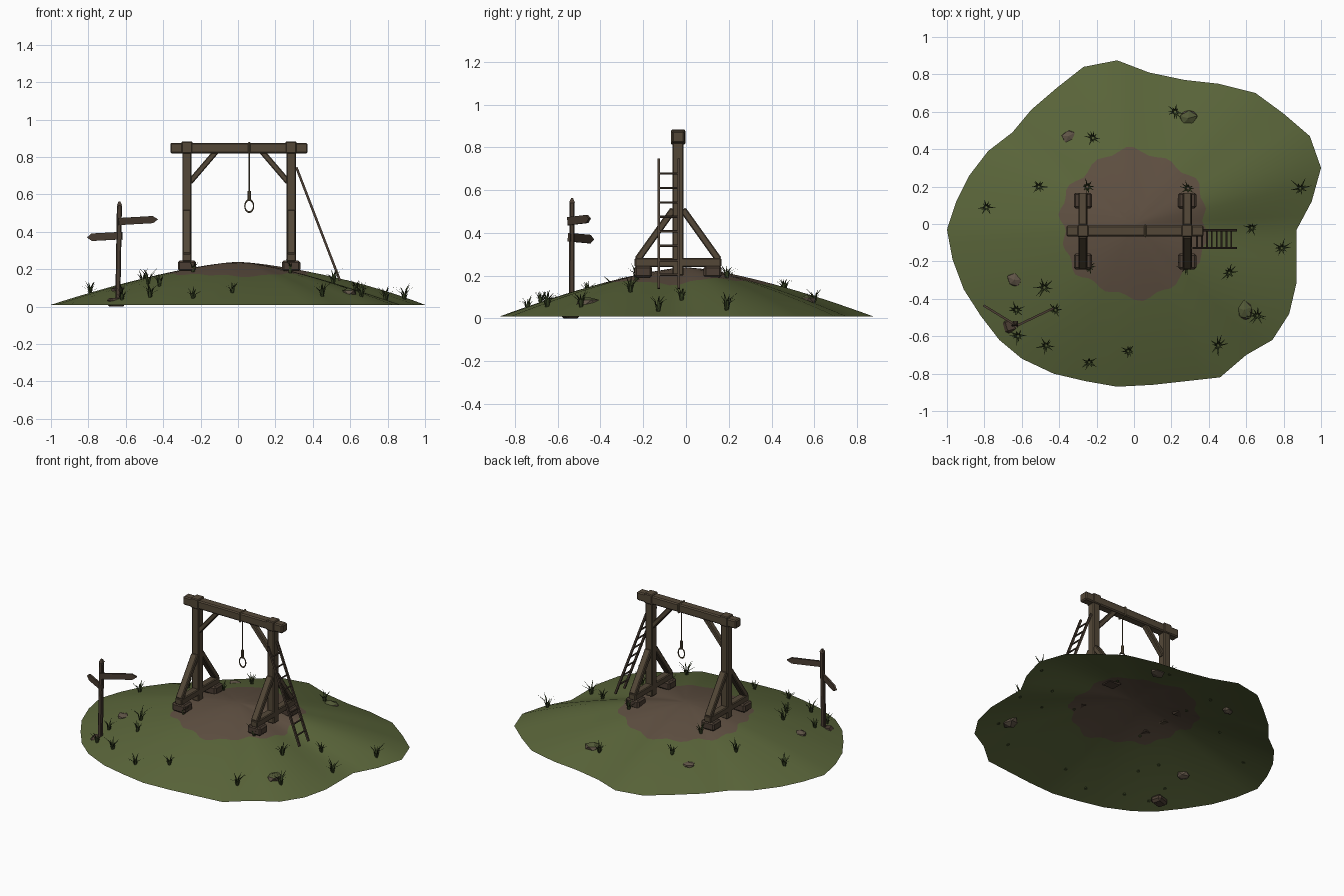
import bpy, bmesh, math, random
from mathutils import Vector, Matrix

if "Cube" in bpy.data.objects:
    bpy.data.objects.remove(bpy.data.objects["Cube"])
random.seed(4)

def material(name, rgb):
    m = bpy.data.materials.new(name)
    m.diffuse_color = (*rgb, 1)
    m.use_nodes = True
    m.node_tree.nodes["Principled BSDF"].inputs["Base Color"].default_value = m.diffuse_color
    return m

GRASS = material("grass", (0.102, 0.130, 0.042))
DIRT = material("dirt", (0.115, 0.080, 0.054))
WOOD = material("wood", (0.088, 0.064, 0.039))
DARK = material("dark_wood", (0.070, 0.048, 0.033))
ROPE = material("rope", (0.12, 0.09, 0.05))
STONE = material("stone", (0.115, 0.088, 0.062))
MOSS = material("moss", (0.085, 0.100, 0.038))
BLADE = material("grass_blade", (0.040, 0.058, 0.018))

def finish(name, bm, mats, bevel=0.0, smooth=False):
    me = bpy.data.meshes.new(name)
    bm.to_mesh(me)
    bm.free()
    ob = bpy.data.objects.new(name, me)
    bpy.context.collection.objects.link(ob)
    for m in mats:
        me.materials.append(m)
    if smooth:
        me.shade_smooth()
    if bevel:
        mod = ob.modifiers.new("bevel", 'BEVEL')
        mod.width, mod.segments = bevel, 1
    return ob

def frame(a, b, hint):
    z = (b - a).normalized()
    x = (hint - z * hint.dot(z)).normalized()
    m = Matrix((x, z.cross(x), z)).transposed().to_4x4()
    m.translation = (a + b) / 2
    return m

def beam(name, a, b, w, d, mat, hint=(1, 0, 0), bevel=0.005):
    """Timber from a to b; w is its width along hint, d its depth."""
    a, b = Vector(a), Vector(b)
    bm = bmesh.new()
    bmesh.ops.create_cube(bm, size=1, matrix=frame(a, b, Vector(hint))
                          @ Matrix.Diagonal((w, d, (b - a).length, 1)))
    return finish(name, bm, [mat], bevel)

def rod(name, a, b, r, mat, sides=6):
    a, b = Vector(a), Vector(b)
    bm = bmesh.new()
    bmesh.ops.create_cone(bm, cap_ends=True, segments=sides, radius1=r, radius2=r,
                          depth=(b - a).length, matrix=frame(a, b, Vector((0.1, 1, 0.2))))
    return finish(name, bm, [mat])

# Mound outline and height
OUT = [(1, .3), (.94, .47), (.8, .59), (.65, .7), (.45, .75), (.27, .77), (.08, .81),
       (-.09, .875), (-.27, .84), (-.41, .73), (-.55, .61), (-.65, .49), (-.78, .39),
       (-.88, .26), (-.95, .12), (-1, -.03), (-.97, -.19), (-.91, -.35), (-.82, -.49),
       (-.72, -.62), (-.6, -.72), (-.43, -.8), (-.26, -.84), (-.09, -.87), (.1, -.86),
       (.28, -.84), (.46, -.82), (.6, -.7), (.74, -.62), (.83, -.48), (.87, -.31),
       (.87, -.17), (.87, -.03), (.95, .12)]
OUT = [Vector(p) for p in OUT]

def rim(ang):
    d = Vector((math.cos(ang), math.sin(ang)))
    for p, q in zip(OUT, OUT[1:] + OUT[:1]):
        e = q - p
        den = d.cross(e)
        if abs(den) > 1e-9:
            r, s = p.cross(e) / den, p.cross(d) / den
            if r > 0 and -1e-4 <= s <= 1.0001:
                return r
    return 0.9

def ground(x, y):
    ang = math.atan2(y, x)
    t = min(1, math.hypot(x, y) / rim(ang))
    fold = math.exp(-((ang - .32) / .25) ** 2) - math.exp(-((ang + .12) / .25) ** 2)
    return 0.01 + 0.23 * (1 - t ** 1.4) + 0.07 * fold * t * t * (1 - t)

# Mound: open shell, dirt faces on top
bm = bmesh.new()
spokes = []
for p, q in zip(OUT, OUT[1:] + OUT[:1]):
    spokes += [p, (p + q) / 2]
rings = []
for i in range(13):
    ring = []
    for k, p in enumerate(spokes):
        u = p.normalized()
        rd = 0.39 + 0.014 * math.sin(5 * k) + 0.012 * math.sin(k * .55)
        r = rd * (i + 1) / 5 if i < 5 else rd + (p.length - rd) * (i - 4) / 8
        x, y = u * r
        ring.append(bm.verts.new((x, y, ground(x, y))))
    rings.append(ring)
top = bm.verts.new((0, 0, 0.24))
n = len(spokes)
for k in range(n):
    j = (k + 1) % n
    bm.faces.new((top, rings[0][k], rings[0][j])).material_index = 1
    for i in range(12):
        f = bm.faces.new((rings[i][k], rings[i + 1][k], rings[i + 1][j], rings[i][j]))
        f.material_index = 1 if i < 4 else 0
finish("mound", bm, [GRASS, DIRT], smooth=True)

# Gallows: two mirrored trestles
CY = -0.037
for side, cx in ((-1, -0.273), (1, 0.284)):
    tag = "left" if side < 0 else "right"
    beam(tag + "_post", (cx, CY, .2), (cx, CY, .86), .05, .052, WOOD)
    beam(tag + "_post_cap", (cx, CY, .818), (cx, CY, .884), .058, .066, WOOD)
    beam(tag + "_sill", (cx, -.24, .262), (cx, .165, .262), .05, .042, WOOD)
    beam(tag + "_upper_brace", (cx - side * .015, CY, .665), (cx - side * .165, CY, .84),
         .036, .03, WOOD, (0, 1, 0))
    for end, y in ((-1, -.2), (1, .125)):
        pos = "front" if end < 0 else "back"
        beam(f"{tag}_{pos}_foot", (cx, y - .042, .218), (cx, y + .042, .218), .098, .056, DARK, bevel=.01)
        beam(f"{tag}_{pos}_brace", (cx, CY + end * .19, .275), (cx, CY + end * .022, .51),
             .045, .032, WOOD)
beam("cross_beam", (-.362, CY, .848), (.372, CY, .848), .058, .056, WOOD, (0, 1, 0), .007)

# Noose
beam("rope_wrap", (.054, CY, .848), (.066, CY, .848), .068, .066, ROPE, (0, 1, 0), .004)
rod("rope", (.06, CY, .82), (.06, CY, .6), .004, ROPE)
rod("noose_knot", (.06, CY, .618), (.06, CY, .565), .009, ROPE, 8)
bpy.ops.mesh.primitive_torus_add(major_radius=.026, minor_radius=.004, major_segments=20,
                                 minor_segments=6, location=(.06, CY, .538),
                                 rotation=(math.pi / 2, 0, 0))
loop = bpy.context.object
loop.name = "noose_loop"
loop.scale = (.9, 1.25, 1)
loop.data.materials.append(ROPE)

# Ladder
LT, LB = Vector((.312, 0, .745)), Vector((.545, 0, .14))
for tag, y in (("front", -.128), ("back", -.034)):
    beam(f"ladder_{tag}_rail", LT + Vector((0, y, 0)), LB + Vector((0, y, 0)), .012, .013, DARK, (0, 1, 0), 0)
for i in range(8):
    p = LT.lerp(LB, .11 + i * .112)
    rod(f"ladder_rung_{i + 1}", p + Vector((0, -.13, 0)), p + Vector((0, -.032, 0)), .0055, DARK)

# Signpost: pointed post, footing stone, two arrow boards
beam("sign_post", (-.643, -.535, .0), (-.634, -.533, .545), .027, .025, DARK)
bm = bmesh.new()
bmesh.ops.create_cone(bm, cap_ends=True, segments=4, radius1=.019, radius2=.006, depth=.02,
                      matrix=Matrix.Translation((-.634, -.533, .553)) @ Matrix.Rotation(math.pi / 4, 4, 'Z'))
finish("sign_post_tip", bm, [DARK])

def arrow_board(name, a, b, h):
    a, b = Vector(a), Vector(b)
    L = (b - a).length
    bm = bmesh.new()
    pts = [(-.5 * L, -h), (.5 * L - .03, -h), (.5 * L, 0), (.5 * L - .03, h), (-.5 * L, h)]
    f = bm.faces.new([bm.verts.new((h2, -.006, l)) for l, h2 in pts])
    ext = bmesh.ops.extrude_face_region(bm, geom=[f])
    bmesh.ops.translate(bm, vec=(0, .012, 0), verts=[v for v in ext["geom"] if isinstance(v, bmesh.types.BMVert)])
    bmesh.ops.recalc_face_normals(bm, faces=bm.faces)
    bm.transform(frame(a, b, Vector((0, 0, 1))))
    finish(name, bm, [DARK])

arrow_board("upper_sign_board", (-.64, -.55, .455), (-.43, -.45, .467), .019)
arrow_board("lower_sign_board", (-.62, -.548, .38), (-.805, -.435, .37), .02)

# Stones: faceted lumps, some with mossy tops
def stone(name, x, y, z, size, moss):
    bm = bmesh.new()
    bmesh.ops.create_icosphere(bm, subdivisions=1, radius=1)
    for v in bm.verts:
        v.co *= random.uniform(.82, 1.1)
    bm.transform(Matrix.Translation((x, y, z)) @ Matrix.Rotation(random.uniform(0, 3), 4, 'Z')
                 @ Matrix.Diagonal((*size, 1)))
    bm.normal_update()
    for f in bm.faces:
        f.material_index = 1 if moss and f.normal.z > .45 else 0
    finish(name, bm, [STONE, MOSS])

for i, (x, y, s, moss) in enumerate([(-.35, .47, .042, 0), (.29, .565, .054, 1),
                                     (-.64, -.3, .045, 0), (.59, -.46, .06, 1)]):
    stone(f"stone_{i + 1}", x, y, ground(x, y) - .004, (s, s * .85, s * .5), moss)
beam("sign_footing", (-.652, -.54, 0), (-.652, -.54, .046), .09, .075, DARK, (1, .3, 0), .014)

# Grass tufts: curved tapering blades
TUFTS = [(-.79, .09), (-.51, .2), (-.25, .2), (-.22, .46), (.22, .6), (.29, .19), (.28, -.23),
         (.63, -.02), (.79, -.13), (.89, .19), (.51, -.26), (.66, -.49), (.45, -.65),
         (-.03, -.68), (-.24, -.74), (-.47, -.65), (-.62, -.6), (-.63, -.46), (-.42, -.46),
         (-.48, -.34), (-.24, -.23)]
bm = bmesh.new()
for x, y in TUFTS:
    base = Vector((x, y, ground(x, y) - .005))
    big = random.uniform(.75, 1.15)
    for k in range(10):
        a = k * math.tau / 10 + random.uniform(-.25, .25)
        out, across = Vector((math.cos(a), math.sin(a), 0)), Vector((-math.sin(a), math.cos(a), 0))
        reach, h = random.uniform(.02, .055) * big, random.uniform(.045, .085) * big
        rows = []
        for s, w in ((0, .005), (.5, .0042)):
            c = base + out * (.006 + reach * s * s) + Vector((0, 0, h * (1.5 * s - .5 * s * s)))
            rows += [bm.verts.new(c - across * w), bm.verts.new(c + across * w)]
        tip = bm.verts.new(base + out * (.006 + reach) + Vector((0, 0, h)))
        bm.faces.new((rows[0], rows[1], rows[3], rows[2]))
        bm.faces.new((rows[2], rows[3], tip))
finish("grass_tufts", bm, [BLADE])
